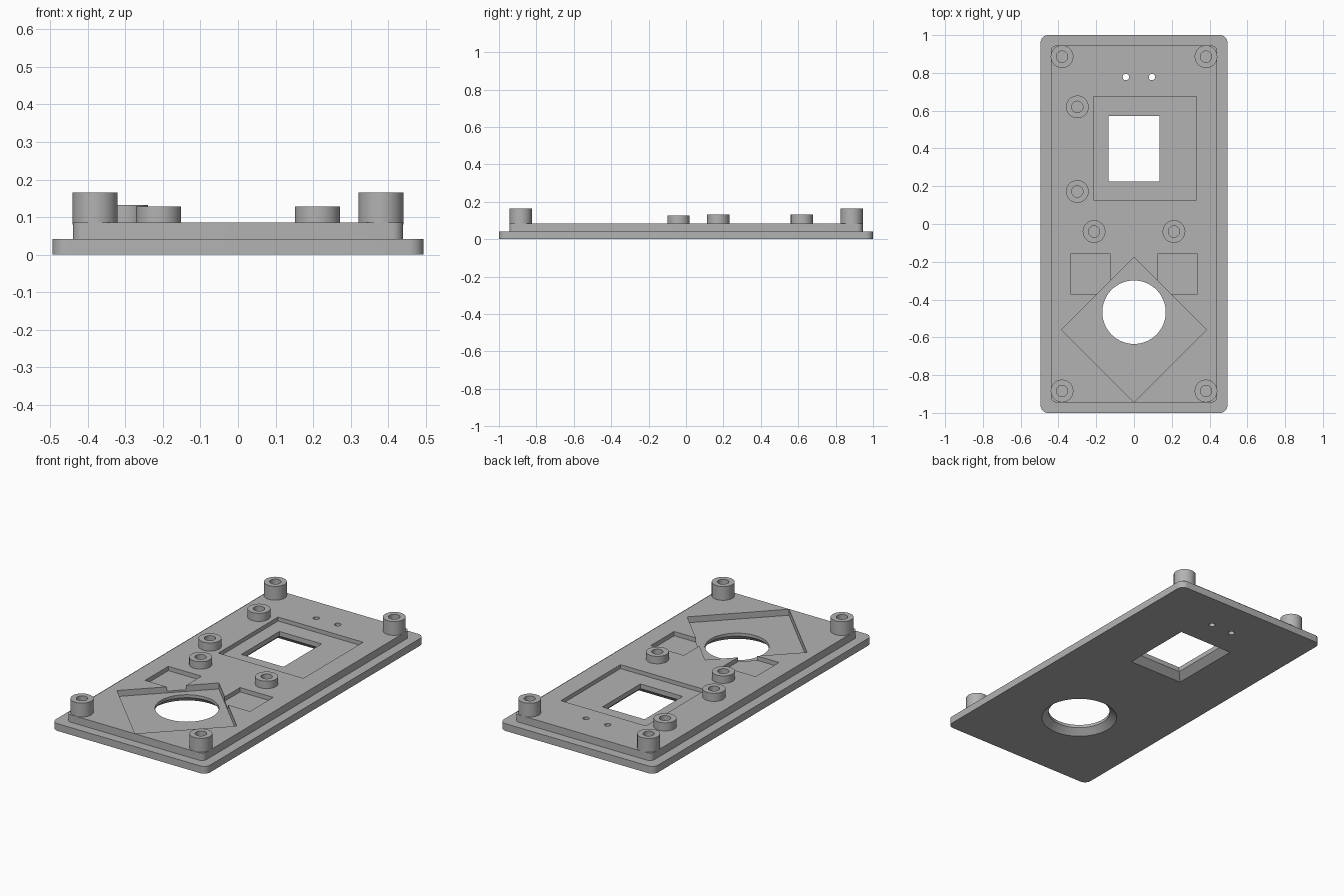
import bpy, bmesh
from math import cos, sin, pi

default = bpy.data.objects.get("Cube")
if default:
    bpy.data.objects.remove(default, do_unlink=True)

grey = bpy.data.materials.new("plain_grey")
grey.use_nodes = True
colour = (0.45, 0.45, 0.45, 1)
grey.diffuse_color = colour
grey.node_tree.nodes["Principled BSDF"].inputs["Base Color"].default_value = colour


# Outline helpers, all counter-clockwise
def circle(x, y, r, n=64):
    return [(x + r * cos(2 * pi * i / n), y + r * sin(2 * pi * i / n)) for i in range(n)]


def rect(x0, x1, y0, y1, grow=0):
    x0, x1, y0, y1 = x0 - grow, x1 + grow, y0 - grow, y1 + grow
    return [(x0, y0), (x1, y0), (x1, y1), (x0, y1)]


def rounded(hx, hy, r, steps=8):
    pts = []
    for k, (sx, sy) in enumerate([(1, 1), (-1, 1), (-1, -1), (1, -1)]):
        for i in range(steps + 1):
            a = (k + i / steps) * pi / 2
            pts.append((sx * (hx - r) + r * cos(a), sy * (hy - r) + r * sin(a)))
    return pts


def loft(name, *sections, closed=False):
    """Skin (outline, z) sections; closed joins last to first, else caps are added."""
    bm = bmesh.new()
    rings = [[bm.verts.new((x, y, z)) for x, y in pts] for pts, z in sections]
    pairs = list(zip(rings, rings[1:]))
    if closed:
        pairs.append((rings[-1], rings[0]))
    else:
        bm.faces.new(rings[0][::-1])
        bm.faces.new(rings[-1])
    for low, high in pairs:
        for i in range(len(low)):
            j = (i + 1) % len(low)
            bm.faces.new((low[i], low[j], high[j], high[i]))
    bmesh.ops.recalc_face_normals(bm, faces=bm.faces)
    mesh = bpy.data.meshes.new(name)
    bm.to_mesh(mesh)
    bm.free()
    mesh.materials.append(grey)
    obj = bpy.data.objects.new(name, mesh)
    bpy.context.collection.objects.link(obj)
    return obj


def activate(obj):
    bpy.ops.object.select_all(action="DESELECT")
    obj.select_set(True)
    bpy.context.view_layer.objects.active = obj


def combine(target, tool, operation):
    activate(target)
    mod = target.modifiers.new(operation.title(), "BOOLEAN")
    mod.operation, mod.object, mod.solver = operation, tool, "EXACT"
    bpy.ops.object.modifier_apply(modifier=mod.name)
    bpy.data.objects.remove(tool, do_unlink=True)


RIM, TOP, ABOVE = 0.042, 0.085, 0.2

# Stepped cover plate
panel = loft("cover_plate", (rounded(0.495, 1, 0.04), 0), (rounded(0.495, 1, 0.04), RIM))
step = loft("raised_step", (rounded(0.44, 0.945, 0.03), 0.02), (rounded(0.44, 0.945, 0.03), TOP))
combine(panel, step, "UNION")


def cut(name, *sections):
    combine(panel, loft(name, *sections), "DIFFERENCE")


def pocket(name, outline, floor):
    cut(name, (outline, floor), (outline, ABOVE))


# Recesses in the upper side
pocket("screen_recess", rect(-0.215, 0.33, 0.128, 0.674), 0.062)
for x in (-0.23, 0.23):
    pocket("square_recess", rect(x - 0.106, x + 0.106, -0.371, -0.158), 0.06)
pocket("diamond_recess", circle(0, -0.559, 0.384, 4), 0.05)

# Window and round opening, both flared towards the underside
window = (-0.135, 0.135, 0.224, 0.572)
cut("window_opening", (rect(*window, grow=0.05), -0.01),
    (rect(*window), 0.035), (rect(*window), ABOVE))
cut("round_opening", (circle(0, -0.467, 0.216), -0.01),
    (circle(0, -0.467, 0.168), 0.033), (circle(0, -0.467, 0.168), ABOVE))

# Pair of small through holes
for x in (-0.043, 0.095):
    cut("small_hole", (circle(x, 0.778, 0.017, 24), -0.05), (circle(x, 0.778, 0.017, 24), ABOVE))


# Hollow mounting posts
def post(name, x, y, height):
    outer, inner = circle(x, y, 0.06, 48), circle(x, y, 0.03, 48)
    base = TOP - 0.005
    return loft(name, (outer, base), (outer, height), (inner, height), (inner, base), closed=True)


parts = [panel]
for x in (-0.381, 0.381):
    for y in (-0.884, 0.886):
        parts.append(post("corner_post", x, y, 0.165))
    parts.append(post("middle_post", x * 0.555, -0.04, 0.128))
for y in (0.172, 0.62):
    parts.append(post("side_post", -0.3, y, 0.132))

for part in parts:
    activate(part)
    bpy.ops.object.shade_smooth_by_angle()
